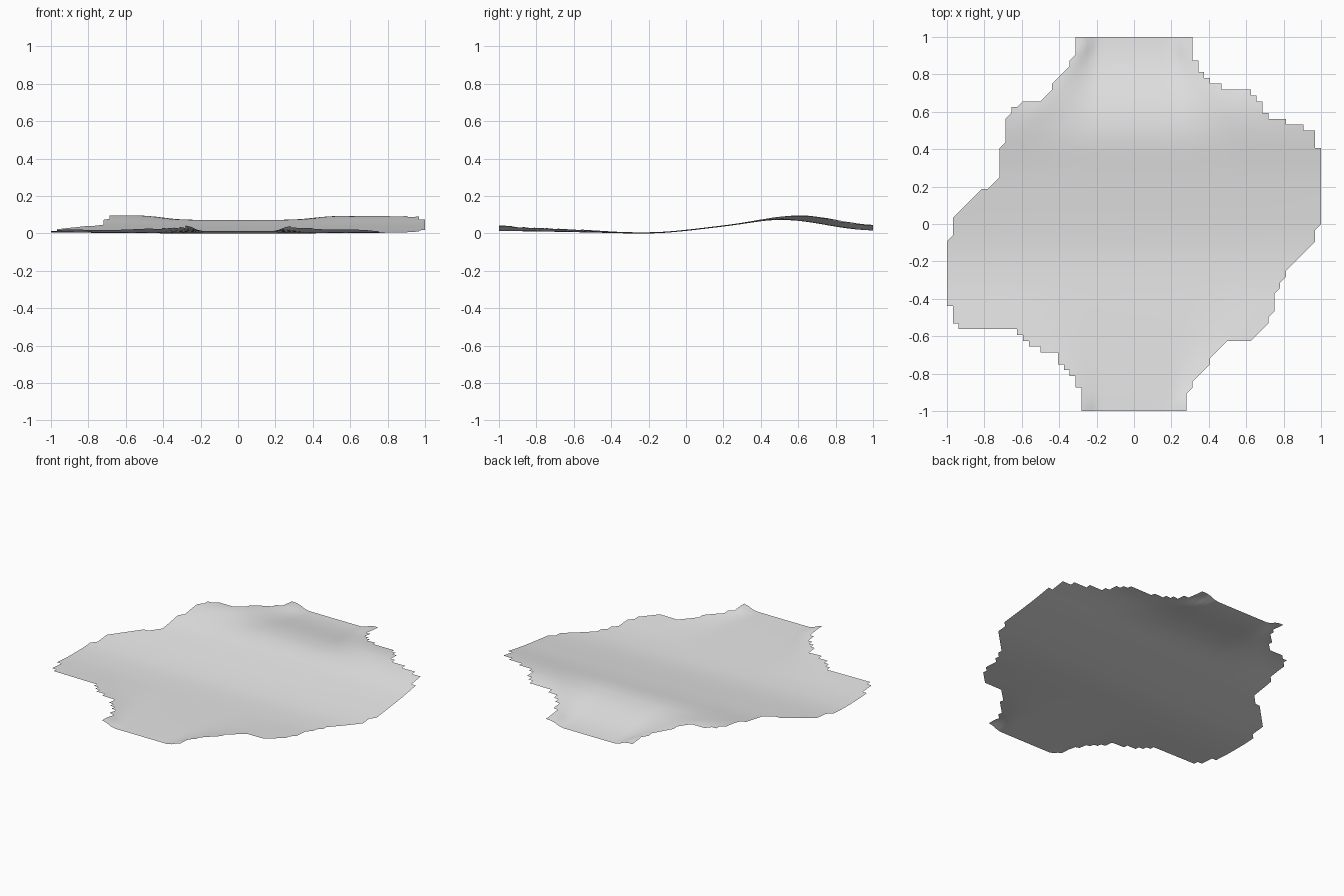
import bpy
import math

HALF = 32  # grid cells from the centre to each edge

# Left and right borders as (row, column) points on the grid
LEFT_EDGE = [(32, -10), (29, -10), (28, -11), (27, -11), (24, -14), (23, -14),
             (22, -15), (21, -19), (20, -21), (18, -22), (14, -22), (13, -23),
             (8, -23), (7, -24), (6, -26), (1, -31), (-2, -31), (-3, -32),
             (-14, -32), (-15, -31), (-17, -31), (-18, -30), (-19, -20),
             (-21, -18), (-22, -16), (-23, -13), (-24, -13), (-27, -10),
             (-28, -10), (-29, -9), (-32, -9)]
RIGHT_EDGE = [(32, 10), (29, 10), (28, 11), (26, 12), (25, 13), (24, 15),
              (23, 20), (21, 22), (19, 23), (18, 26), (17, 29), (16, 31),
              (13, 32), (0, 32), (-1, 31), (-3, 31), (-4, 30), (-8, 26),
              (-9, 26), (-10, 25), (-11, 25), (-12, 24), (-15, 24), (-16, 23),
              (-17, 23), (-20, 20), (-21, 15), (-23, 13), (-24, 13),
              (-27, 10), (-28, 10), (-29, 9), (-32, 9)]

# Height along the valley floor, and extra height of the banks beside it
FLOOR = [(-1, .016), (-.8, .014), (-.5, .008), (-.3, .003), (-.15, .003),
         (0, .016), (.25, .046), (.45, .076), (.55, .076), (.65, .066),
         (.8, .039), (.9, .024), (1, .018)]
BANK = [(-1, .03), (-.8, .022), (-.6, .011), (-.35, 0), (.3, 0), (.45, .005),
        (.55, .02), (.65, .034), (.8, .038), (1, .028)]


def linear(points, t):
    """Straight interpolation through the points."""
    points = sorted(points)
    for (a, u), (b, v) in zip(points, points[1:]):
        if t <= b:
            return u + (v - u) * (t - a) / (b - a)
    return points[-1][1]


def soft(points, t, reach=.07):
    """Interpolation averaged over a short reach to round the corners."""
    samples = [max(-1, min(1, t + reach * k / 4)) for k in range(-4, 5)]
    return sum(linear(points, s) for s in samples) / len(samples)


def smoothstep(t):
    t = max(0, min(1, t))
    return t * t * (3 - 2 * t)


def height(x, y, floor, bank):
    # banks are steep at the valley mouths and broaden towards the middle
    width = .09 + .8 * max(0, .95 - abs(y))
    side = smoothstep((abs(x) - .19) / width)
    if x > 0:
        bank *= .9
    return floor + bank * side + .006 * x * x


# Terrain sheet: one diagonal direction per cell gives the stepped borders
verts, index = [], {}
for j in range(-HALF, HALF + 1):
    y = j / HALF
    floor, bank = soft(FLOOR, y), soft(BANK, y)
    first = math.ceil(linear(LEFT_EDGE, j))
    last = math.floor(linear(RIGHT_EDGE, j))
    for i in range(first, last + 1):
        index[i, j] = len(verts)
        x = i / HALF
        verts.append((x, y, height(x, y, floor, bank)))

faces = []
for i, j in index:
    a, b, c, d = (i, j), (i + 1, j), (i + 1, j + 1), (i, j + 1)
    for corners in ((a, b, c), (a, c, d)):
        if all(corner in index for corner in corners):
            faces.append([index[corner] for corner in corners])

lowest = min(z for x, y, z in verts)
verts = [(x, y, z - lowest) for x, y, z in verts]

cube = bpy.data.objects.get("Cube")
if cube:
    bpy.data.objects.remove(cube, do_unlink=True)

mesh = bpy.data.meshes.new("terrain_sheet")
mesh.from_pydata(verts, [], faces)
mesh.update()
terrain = bpy.data.objects.new("terrain_sheet", mesh)
bpy.context.collection.objects.link(terrain)
for polygon in mesh.polygons:
    polygon.use_smooth = True

# Plain light grey surface
grey = bpy.data.materials.new("light_grey")
grey.use_nodes = True
colour = (.8, .8, .8, 1)
grey.diffuse_color = colour
grey.node_tree.nodes["Principled BSDF"].inputs["Base Color"].default_value = colour
mesh.materials.append(grey)
